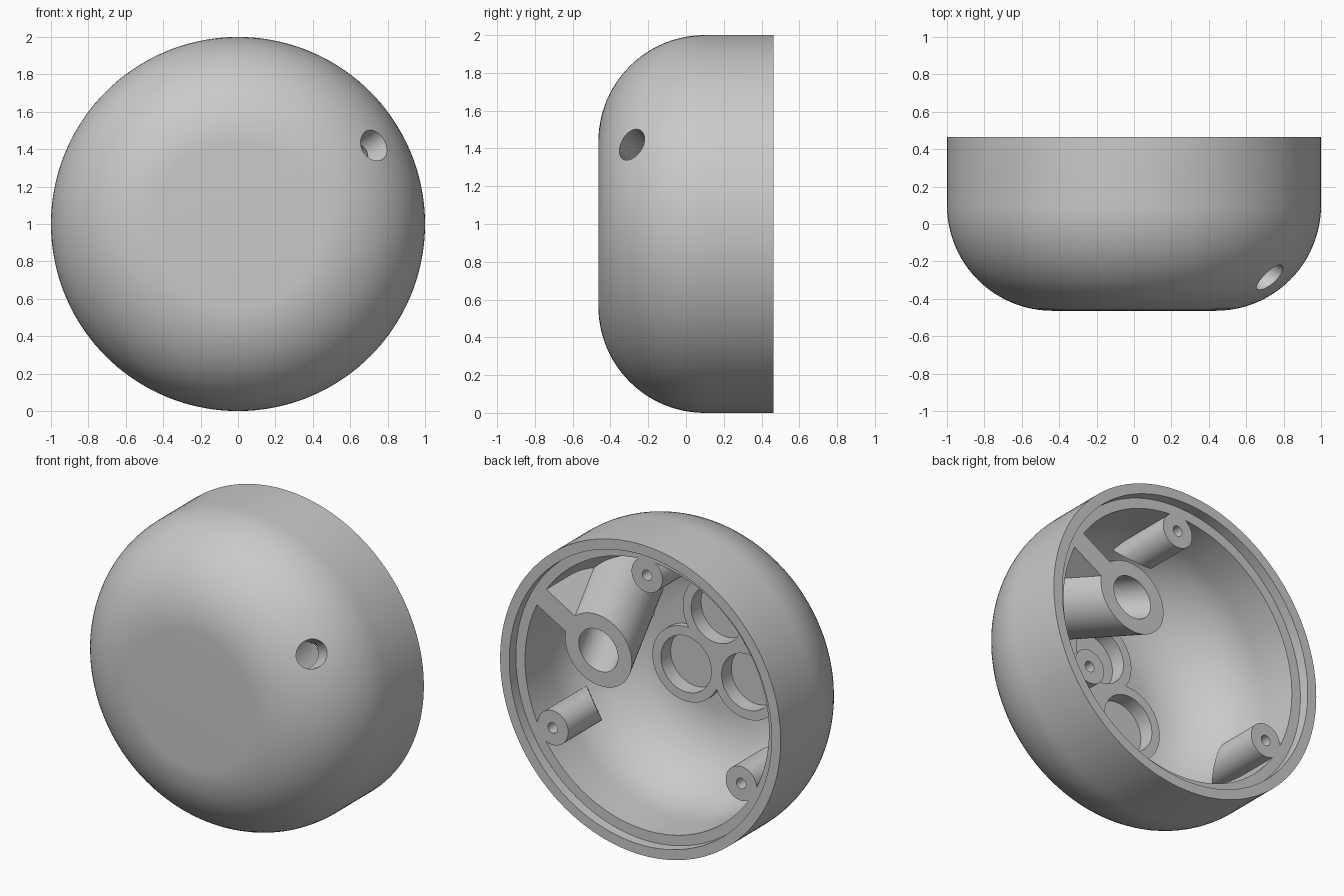
import bpy, bmesh
from math import sin, cos, pi, radians
from mathutils import Vector, Matrix

cube = bpy.data.objects.get("Cube")
if cube:
    bpy.data.objects.remove(cube)

LEDGE = 0.397         # depth plane of the inner ledge and all post tops
BACK = 0.464

grey = bpy.data.materials.new("plain_grey")
grey.use_nodes = True
grey.diffuse_color = (0.59, 0.59, 0.59, 1)
grey.node_tree.nodes["Principled BSDF"].inputs["Base Color"].default_value = (0.59, 0.59, 0.59, 1)


def make(name, bm):
    bmesh.ops.recalc_face_normals(bm, faces=bm.faces)
    mesh = bpy.data.meshes.new(name)
    bm.to_mesh(mesh)
    bm.free()
    mesh.materials.append(grey)
    obj = bpy.data.objects.new(name, mesh)
    bpy.context.collection.objects.link(obj)
    return obj


def at(radius, degrees, y):
    """Point given by distance and angle around the housing's axis."""
    a = radians(degrees)
    return Vector((radius * cos(a), y, 1 + radius * sin(a)))


def lathe(name, profile, steps=144):
    """Closed solid of revolution; first and last profile points are on the axis."""
    bm = bmesh.new()
    first, last = [bm.verts.new(at(0, 0, profile[i][1])) for i in (0, -1)]
    rings = [[bm.verts.new(at(r, 360 * k / steps, y)) for k in range(steps)]
             for r, y in profile[1:-1]]
    for k in range(steps):
        n = (k + 1) % steps
        bm.faces.new((first, rings[0][k], rings[0][n]))
        bm.faces.new((last, rings[-1][n], rings[-1][k]))
        for a, b in zip(rings, rings[1:]):
            bm.faces.new((a[k], b[k], b[n], a[n]))
    return make(name, bm)


def dome(flat, bulge, shoulder, back, n=24):
    """Flat front, quarter-round edge up to the shoulder, straight side, closed back."""
    arc = [(flat + bulge * sin(i / n * pi / 2), shoulder - bulge * cos(i / n * pi / 2))
           for i in range(n + 1)]
    return [(0, shoulder - bulge)] + arc + [(flat + bulge, back), (0, back)]


def rod(name, start, end, radius, sides=64):
    axis = end - start
    bm = bmesh.new()
    turn = axis.to_track_quat('Z', 'Y').to_matrix().to_4x4()
    bmesh.ops.create_cone(bm, cap_ends=True, segments=sides, radius1=radius, radius2=radius,
                          depth=axis.length,
                          matrix=Matrix.Translation((start + end) / 2) @ turn)
    return make(name, bm)


def subtract(target, cutter):
    mod = target.modifiers.new("cut", 'BOOLEAN')
    mod.operation = 'DIFFERENCE'
    mod.solver = 'MANIFOLD'
    mod.object = cutter
    bpy.ops.object.select_all(action='DESELECT')
    bpy.context.view_layer.objects.active = target
    target.select_set(True)
    bpy.ops.object.modifier_apply(modifier=mod.name)
    bpy.data.objects.remove(cutter)


# Domed shell and the hollow inside it
housing = lathe("housing", dome(0.436, 0.564, 0.1, BACK))
hollow = lathe("hollow", dome(0.37, 0.5, 0.15, 0.6))

# Screw posts with sloped inner ends, and rings on the floor
screw_angles = (90, 210, 330)
for a in screw_angles:
    post = rod("screw_post", at(0.775, a, -0.5), at(0.775, a, 0.7), 0.11)
    outward = at(1, a, 0) - at(0, a, 0)
    for v in post.data.vertices:
        if v.co.y < 0:
            reach = (v.co - at(0, a, 0)).dot(outward)
            v.co.y = 0.09 - 1.15 * (reach - 0.675)
    subtract(hollow, post)
    subtract(hollow, rod("pocket_ring", at(0.25, a, -0.44), at(0.25, a, -0.31), 0.24))

# Filled middle between the three rings
subtract(hollow, rod("ring_hub", at(0, 0, -0.44), at(0, 0, -0.31), 0.06))

# Leaning tube: moves outward as it goes toward the front
LEAN, TUBE_ANGLE = 0.45, 30


def tube_point(y):
    return at(0.4 + LEAN * (LEDGE - y), TUBE_ANGLE, y)


subtract(hollow, rod("tube", tube_point(-0.6), tube_point(0.8), 0.222))

# Rib joining the tube to the side wall
bm = bmesh.new()
bmesh.ops.create_cube(bm, size=1, matrix=Matrix.Translation(at(0.65, TUBE_ANGLE, 0.3))
                      @ Matrix.Rotation(-radians(TUBE_ANGLE), 4, 'Y')
                      @ Matrix.Diagonal((0.52, 0.84, 0.135, 1)))
subtract(hollow, make("rib", bm))

subtract(housing, hollow)

# Stepped rim for the back lid
subtract(housing, rod("rim_step", at(0, 0, LEDGE), at(0, 0, 0.9), 0.935, sides=144))

# Screw holes and round pockets
for a in screw_angles:
    subtract(housing, rod("screw_hole", at(0.775, a, 0.1), at(0.775, a, 0.6), 0.034, sides=32))
    subtract(housing, rod("pocket", at(0.25, a, -0.41), at(0.25, a, -0.2), 0.18))

# Tube bore, and the outlet that meets it squarely from the front
subtract(housing, rod("bore", tube_point(-0.22), tube_point(0.7), 0.13))
subtract(housing, rod("outlet", at(1.017, TUBE_ANGLE, -0.367),
                      at(0.655, TUBE_ANGLE, -0.204), 0.087))

bpy.ops.object.select_all(action='DESELECT')
housing.select_set(True)
bpy.context.view_layer.objects.active = housing
bpy.ops.object.shade_smooth_by_angle(angle=radians(30))
